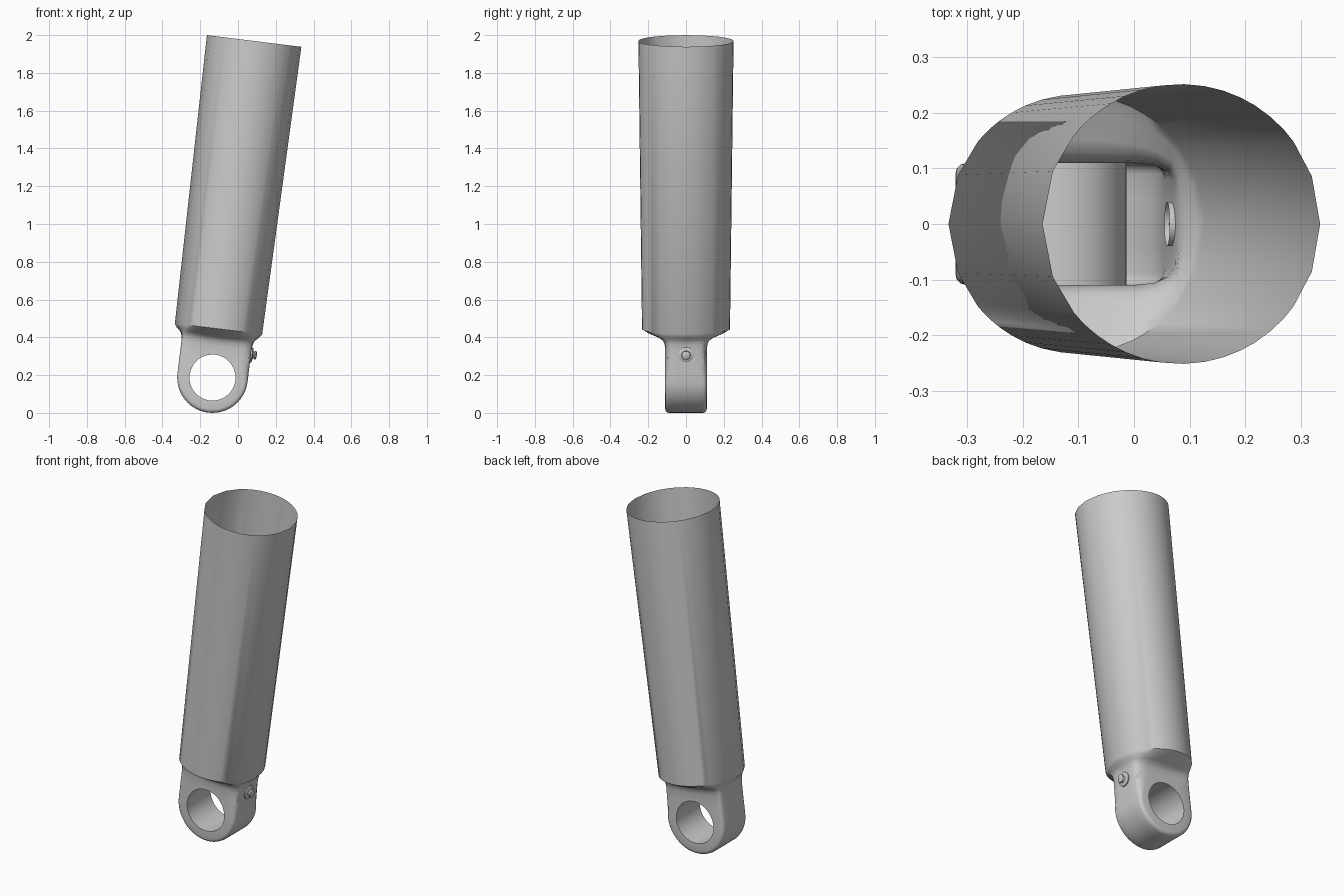
import bpy, bmesh
from math import sin, cos, pi, atan2, radians
from mathutils import Matrix

if "Cube" in bpy.data.objects:
    bpy.data.objects.remove(bpy.data.objects["Cube"])

TILT = radians(7.05)
PLACE = Matrix.Translation((-0.135, 0, 0.187)) @ Matrix.Rotation(TILT, 4, 'Y')
R, BORE, HALF, TOP = 0.187, 0.122, 0.11, 0.17    # eye radius, bore, half depth, lug height


def finish(bm, name, angle=35):
    bmesh.ops.recalc_face_normals(bm, faces=bm.faces[:])
    me = bpy.data.meshes.new(name)
    bm.to_mesh(me)
    bm.free()
    ob = bpy.data.objects.new(name, me)
    bpy.context.collection.objects.link(ob)
    ob.matrix_world = PLACE
    bpy.ops.object.select_all(action='DESELECT')
    bpy.context.view_layer.objects.active = ob
    ob.select_set(True)
    bpy.ops.object.shade_smooth_by_angle(angle=radians(angle))
    return ob


def chamfer(side, w):
    # edge rounding, widening up the side that carries the grease fitting
    return 0.02 + (0.05 * max(0, w) / TOP if side > 0 else 0)


# cylinder body with its mounting eye, one continuous shell
bm = bmesh.new()


def column(kind, t):
    """Vertices running front to back at one station around the eye outline."""
    def at(d):
        if kind == 'bottom':
            return (R - d) * cos(t), (R - d) * sin(t)
        return kind * (R - d), t
    c = chamfer(kind, t) if kind != 'bottom' else chamfer(0, 0)
    cv = min(c, 0.03)
    half = [(at(c * (1 - cos(p))), HALF - cv * (1 - sin(p)))
            for p in (pi / 2, pi / 3, pi / 6, 0)]
    ve = half[-1][1]
    mid = [(half[-1][0], ve * s) for s in (0.5, 0, -0.5)]
    a = atan2(half[0][0][1], half[0][0][0])
    ring = [((BORE * cos(a), BORE * sin(a)), HALF)] + half
    pts = ring + mid + [(p, -v) for p, v in reversed(ring)]
    return [bm.verts.new((p[0], -v, p[1])) for p, v in pts]


def top_column(u):
    a = atan2(TOP, u)
    b = (BORE * cos(a), BORE * sin(a))
    pts = [(b, HALF), ((u, TOP), HALF), ((u, TOP), -HALF), (b, -HALF)]
    return [bm.verts.new((p[0], -v, p[1])) for p, v in pts]


NB, NS, NT = 24, 4, 10
cols = [column('bottom', pi + pi * i / NB) for i in range(NB + 1)]
cols += [column(1, TOP * i / NS) for i in range(1, NS + 1)]
ur, ul = R - chamfer(1, TOP), -(R - chamfer(-1, TOP))
cols += [top_column(ur + (ul - ur) * i / NT) for i in range(1, NT)]
cols += [column(-1, TOP * i / NS) for i in range(NS, 0, -1)]

for a, b in zip(cols, cols[1:] + cols[:1]):
    if len(a) == len(b) and len(a) > 4:
        pairs = [(a[j:j + 2], b[j:j + 2]) for j in range(len(a) - 1)]
    else:
        pairs = [(a[:2], b[:2]), (a[-2:], b[-2:])]
    pairs.append(((a[-1], a[0]), (b[-1], b[0])))     # bore wall
    for p, q in pairs:
        bm.faces.new((p[0], p[1], q[1], q[0]))

# loft the open neck out to the round shoulder and up the tapered tube
rim = [v for v in bm.verts if abs(v.co.z - TOP) < 1e-5]
rim.sort(key=lambda v: atan2(v.co.y, v.co.x))
base = [v.co.copy() for v in rim]
prev = rim
for w, blend, rad in ((0.195, 0.05, 0.233), (0.212, 0.15, 0.233), (0.225, 0.35, 0.233),
                      (0.242, 0.75, 0.233), (0.26, 1, 0.233), (1.7955, 1, 0.252)):
    ring = []
    for p in base:
        a = atan2(p.y / HALF, p.x / R)
        ring.append(bm.verts.new((p.x + (rad * cos(a) - p.x) * blend,
                                  p.y + (rad * sin(a) - p.y) * blend, w)))
    n = len(ring)
    for i in range(n):
        k = (i + 1) % n
        bm.faces.new((prev[i], prev[k], ring[k], ring[i]))
    prev = ring
finish(bm, "cylinder_body_with_eye")

# grease fitting on the side of the eye, turned from a profile
bm = bmesh.new()
prof = [(0.178, 0.04), (0.193, 0.04), (0.197, 0.034), (0.198, 0.02), (0.204, 0.018),
        (0.208, 0.024), (0.214, 0.022), (0.218, 0.012), (0.218, 0.0)]
vs = [bm.verts.new((u, 0, 0.145 + r)) for u, r in prof]
edges = [bm.edges.new(e) for e in zip(vs, vs[1:])]
bmesh.ops.spin(bm, geom=vs + edges, cent=(0, 0, 0.145), axis=(1, 0, 0),
               angle=2 * pi, steps=20)
bmesh.ops.remove_doubles(bm, verts=bm.verts[:], dist=1e-4)
finish(bm, "grease_fitting")
